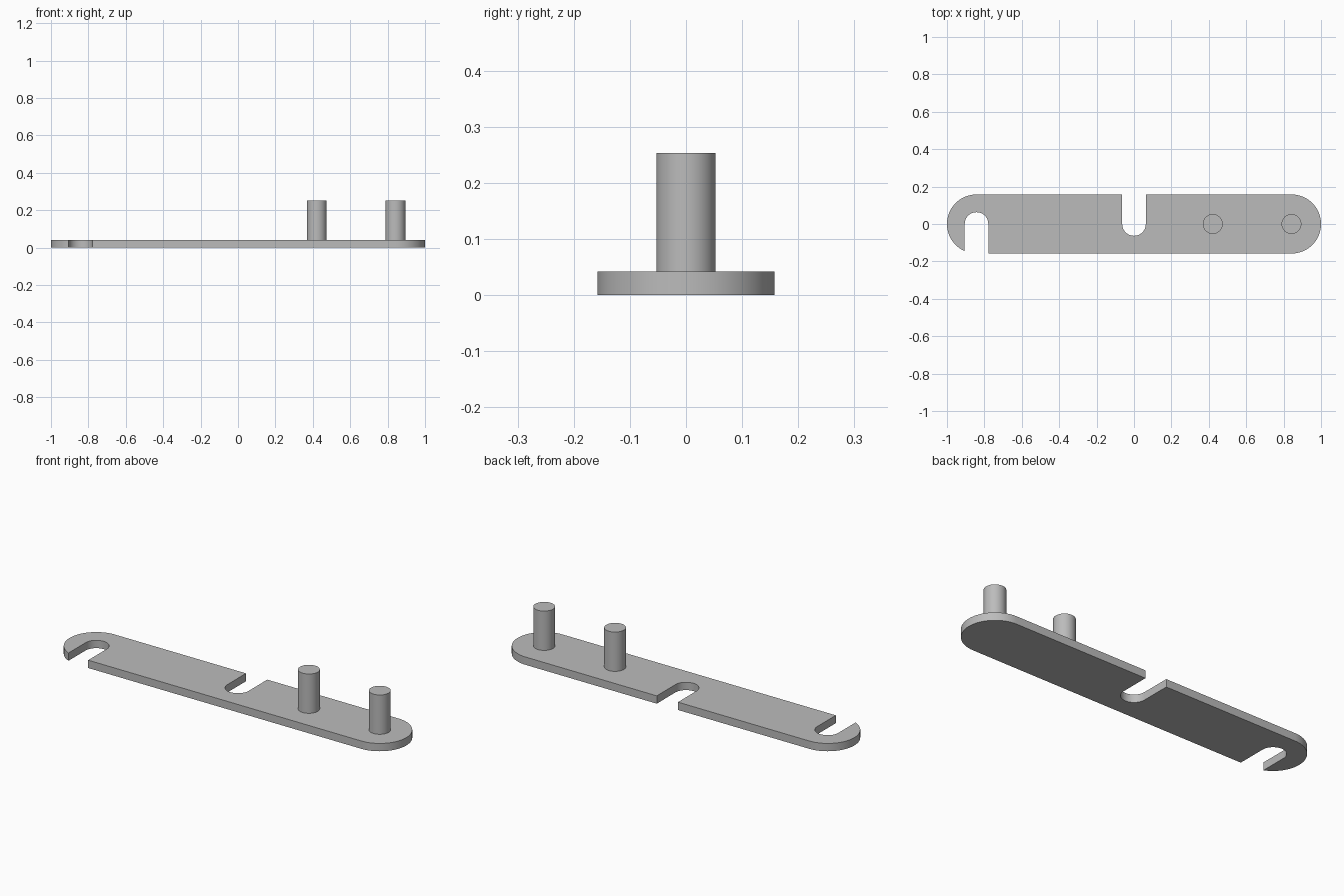
import bpy, bmesh
from math import cos, sin, acos, pi, radians

if "Cube" in bpy.data.objects:
    bpy.data.objects.remove(bpy.data.objects["Cube"])

END_R, SLOT_R, PIN_R = 0.158, 0.063, 0.053
END_X = 1 - END_R
THICK, PIN_TOP = 0.042, 0.253

grey = bpy.data.materials.new("plain grey")
grey.use_nodes = True
colour = (0.5, 0.5, 0.5, 1)
grey.diffuse_color = colour
grey.node_tree.nodes["Principled BSDF"].inputs["Base Color"].default_value = colour


def arc(cx, r, start, end, steps):
    """Points on an arc centred on the bar's long axis."""
    angles = [start + (end - start) * i / steps for i in range(steps + 1)]
    return [(cx + r * cos(a), r * sin(a)) for a in angles]


def extruded(name, outline, z0, z1):
    """Closed solid from a flat outline, smooth on its curved walls."""
    bm = bmesh.new()
    face = bm.faces.new([bm.verts.new((x, y, z0)) for x, y in outline])
    top = bmesh.ops.extrude_face_region(bm, geom=[face], use_keep_orig=True)
    for v in top["geom"]:
        if isinstance(v, bmesh.types.BMVert):
            v.co.z = z1
    bmesh.ops.recalc_face_normals(bm, faces=bm.faces)
    mesh = bpy.data.meshes.new(name)
    bm.to_mesh(mesh)
    bm.free()
    mesh.materials.append(grey)
    obj = bpy.data.objects.new(name, mesh)
    bpy.context.collection.objects.link(obj)
    bpy.ops.object.select_all(action="DESELECT")
    obj.select_set(True)
    bpy.context.view_layer.objects.active = obj
    bpy.ops.object.shade_smooth_by_angle(angle=radians(30))
    return obj


# Flat bar: round ends, a slot in the middle of the back, a hook slot at the right end
hook_tip = pi + acos(SLOT_R / END_R)
outline = [(-END_X + SLOT_R, -END_R)]
outline += arc(END_X, END_R, -pi / 2, pi / 2, 32)
outline += [(SLOT_R, END_R)] + arc(0, SLOT_R, 0, -pi, 24) + [(-SLOT_R, END_R)]
outline += arc(-END_X, END_R, pi / 2, hook_tip, 32)
outline += arc(-END_X, SLOT_R, pi, 0, 24)
extruded("slotted_bar", outline, 0, THICK)

# Two upright pins
for name, x in (("inner_pin", END_X / 2), ("outer_pin", END_X)):
    extruded(name, arc(x, PIN_R, 0, 2 * pi, 48)[:-1], THICK, PIN_TOP)
